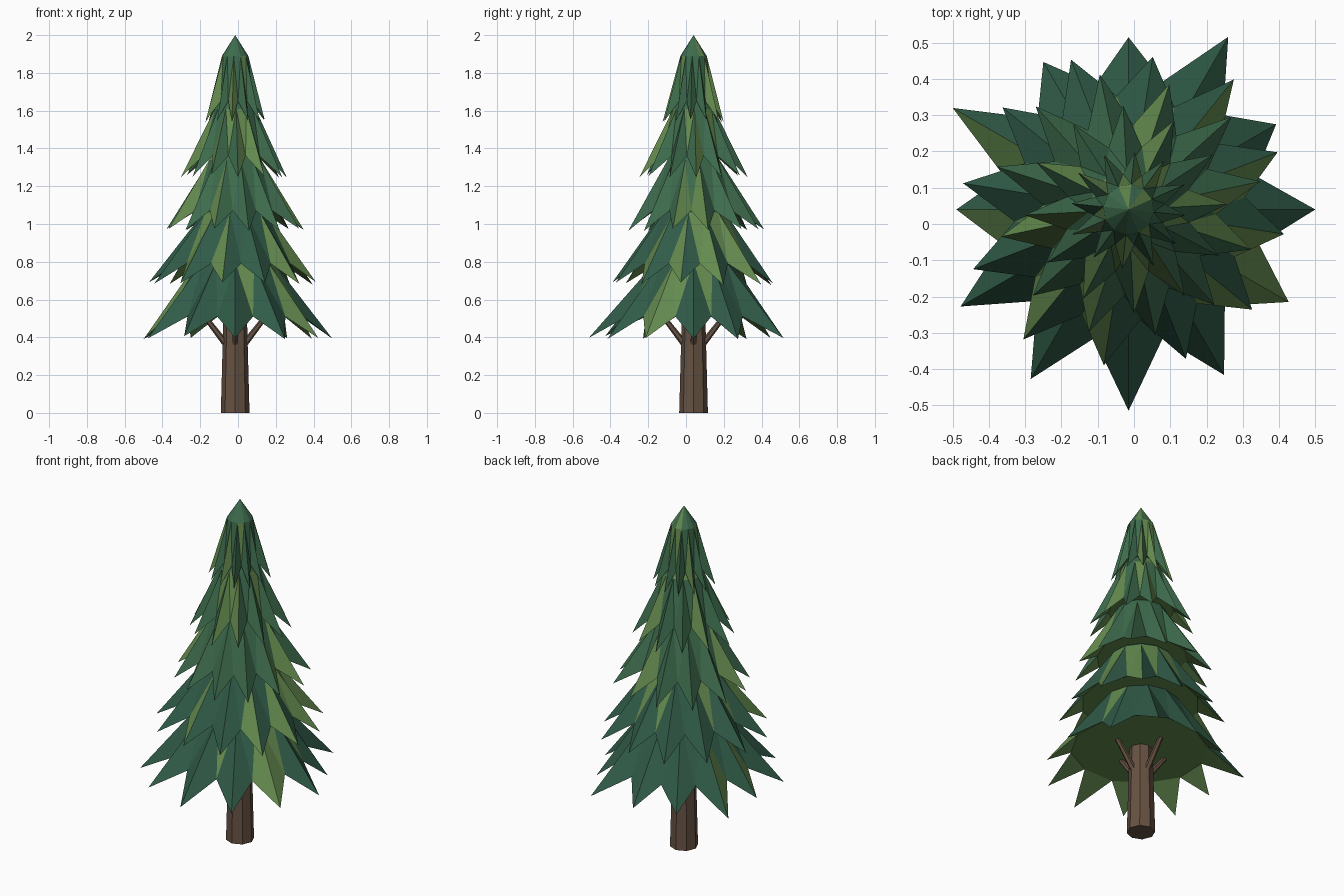
import bpy, bmesh, math, random
from mathutils import Vector

if "Cube" in bpy.data.objects:
    bpy.data.objects.remove(bpy.data.objects["Cube"])

random.seed(7)
AXIS = Vector((-0.015, 0.04, 0))
N = 12


def material(name, rgb):
    m = bpy.data.materials.new(name)
    m.diffuse_color = (*rgb, 1)
    m.use_nodes = True
    m.node_tree.nodes["Principled BSDF"].inputs["Base Color"].default_value = m.diffuse_color
    return m


bark = material("bark", (0.135, 0.085, 0.055))
dark = material("dark_green", (0.030, 0.105, 0.064))
mid = material("mid_green", (0.047, 0.147, 0.073))
light = material("light_green", (0.127, 0.254, 0.077))


def finish(bm, name, mats):
    bmesh.ops.recalc_face_normals(bm, faces=bm.faces)
    me = bpy.data.meshes.new(name)
    bm.to_mesh(me)
    bm.free()
    for m in mats:
        me.materials.append(m)
    ob = bpy.data.objects.new(name, me)
    bpy.context.collection.objects.link(ob)
    return ob


def polar(r, deg, z):
    a = math.radians(deg)
    return AXIS + Vector((r * math.cos(a), r * math.sin(a), z))


def rod(name, p0, p1, r0, r1, sides):
    """Tapered faceted cylinder between two points."""
    d = p1 - p0
    bm = bmesh.new()
    bmesh.ops.create_cone(bm, cap_ends=True, segments=sides,
                          radius1=r0, radius2=r1, depth=d.length)
    ob = finish(bm, name, [bark])
    ob.location = (p0 + p1) / 2
    ob.rotation_euler = d.to_track_quat('Z', 'Y').to_euler()


def tier(name, apex_z, shoulder, valley, tip_z, tip_radii, turn, base):
    """Closed cone of foliage whose rim is pulled out into pointed spikes."""
    bm = bmesh.new()
    step = 360 / N
    apex = bm.verts.new(polar(0, 0, apex_z))
    sh, va, ti = [], [], []
    for i in range(N):
        a = turn + i * step
        sh.append(bm.verts.new(polar(shoulder[0], a, shoulder[1])))
        va.append(bm.verts.new(polar(valley[0] * random.uniform(0.97, 1.03),
                                     a + step / 2, valley[1])))
        ti.append(bm.verts.new(polar(tip_radii[i], a, tip_z + random.uniform(-.005, .012))))

    def face(*verts, lit=0.0):
        f = bm.faces.new(verts)
        f.material_index = 1 if random.random() < lit else 0

    for i in range(N):
        j = (i + 1) % N
        face(apex, sh[i], sh[j], lit=0.15)
        face(sh[i], va[i], sh[j], lit=0.2)          # crease between spikes
        face(sh[i], ti[i], va[i], lit=0.25)         # spike sides
        face(sh[i], va[i - 1], ti[i], lit=0.25)
        face(va[i - 1], va[i], ti[i], lit=1)        # spike underside
    face(*va, lit=1)                                # flat underside
    finish(bm, name, [base, light])


# Trunk and four stub branches
rod("trunk", polar(0, 0, 0), polar(0, 0, 0.9), 0.076, 0.052, 8)
for k in range(4):
    rod(f"branch_{k + 1}", polar(0.045, 90 * k, 0.36), polar(0.165, 90 * k, 0.515),
        0.018, 0.013, 6)

# Foliage tiers: apex z, shoulder (r, z), valley (r, z), tip z, tip r, colour
tip_r1 = [.515, .47, .55, .475, .47, .56, .475, .535, .54, .555, .527, .51]
tier("foliage_1", 1.0, (.20, .80), (.365, .51), .395, tip_r1, 0, dark)
upper = [(1.30, (.17, 1.06), (.315, .79), .68, .445, dark),
         (1.58, (.14, 1.34), (.24, 1.07), .965, .365, mid),
         (1.80, (.108, 1.61), (.175, 1.36), 1.25, .275, mid),
         (2.00, (.07, 1.89), (.10, 1.65), 1.54, .165, mid)]
for n, (apex_z, shoulder, valley, tip_z, r, col) in enumerate(upper, 1):
    radii = [r * random.uniform(0.95, 1.05) for _ in range(N)]
    tier(f"foliage_{n + 1}", apex_z, shoulder, valley, tip_z, radii, -9 * n, col)
